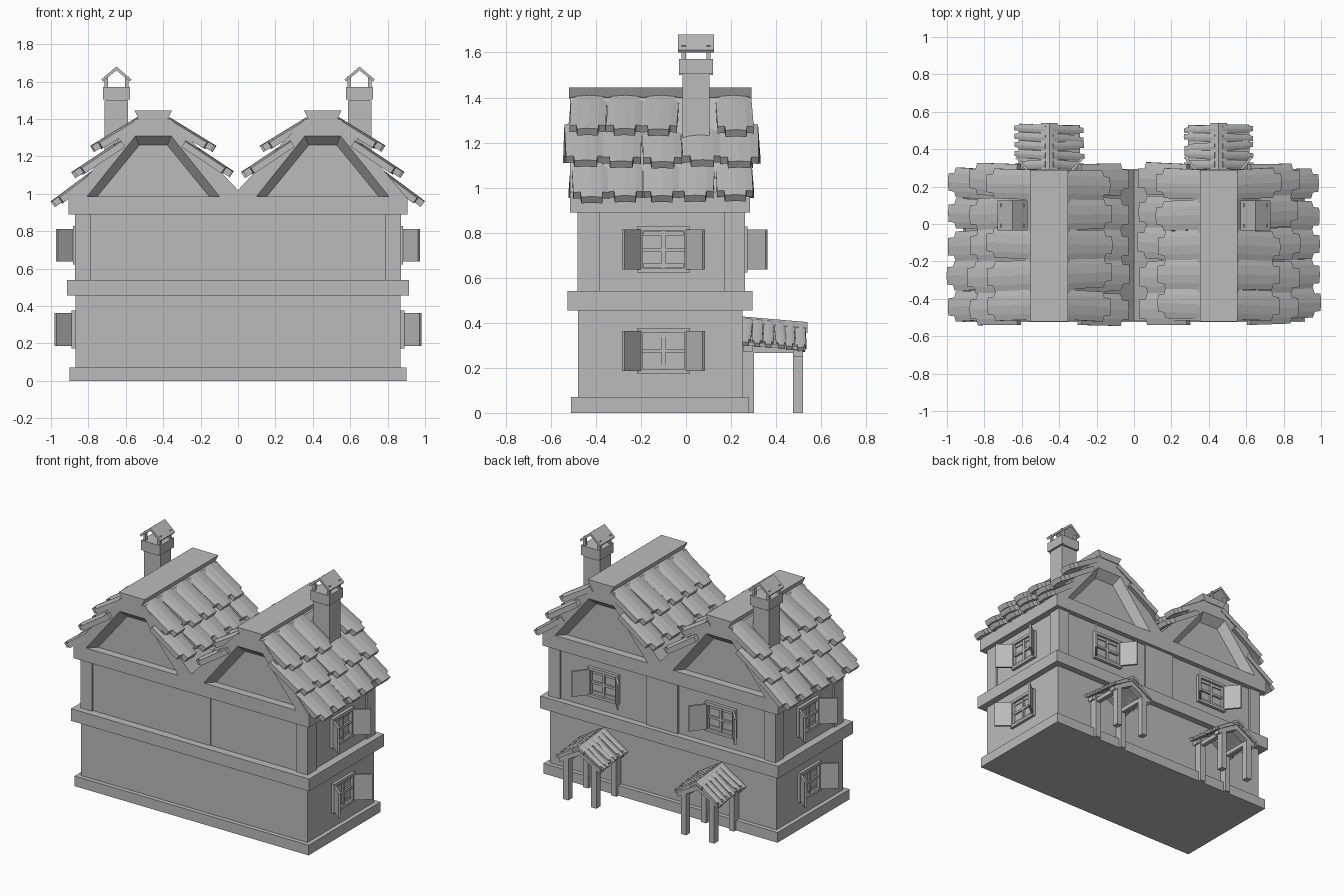
import bpy, bmesh, math, random
from mathutils import Matrix, Vector

random.seed(4)
cube = bpy.data.objects.get("Cube")
if cube:
    bpy.data.objects.remove(cube, do_unlink=True)

grey = bpy.data.materials.new("plain grey")
grey.use_nodes = True
COLOUR = (0.5, 0.5, 0.5, 1)
grey.diffuse_color = COLOUR
grey.node_tree.nodes["Principled BSDF"].inputs["Base Color"].default_value = COLOUR


def finish(name, bm, matrix=None):
    bmesh.ops.recalc_face_normals(bm, faces=bm.faces)
    mesh = bpy.data.meshes.new(name)
    bm.to_mesh(mesh)
    bm.free()
    mesh.materials.append(grey)
    obj = bpy.data.objects.new(name, mesh)
    bpy.context.collection.objects.link(obj)
    if matrix:
        obj.matrix_world = matrix
    return obj


def loft(bm, rings):
    """Skin equal rings of points and cap both ends."""
    loops = [[bm.verts.new(p) for p in ring] for ring in rings]
    n = len(loops[0])
    for a, b in zip(loops, loops[1:]):
        for i in range(n):
            j = (i + 1) % n
            bm.faces.new((a[i], a[j], b[j], b[i]))
    bm.faces.new(loops[0])
    bm.faces.new(loops[-1])


def prism(bm, outline, y0, y1, cx=0, drop=0):
    """Extrude an x-z outline along y, optionally sinking the far end."""
    loft(bm, [[(cx + x, y, z - d) for x, z in outline] for y, d in ((y0, 0), (y1, drop))])


def box(bm, x0, x1, y0, y1, z0, z1):
    prism(bm, [(x0, z0), (x1, z0), (x1, z1), (x0, z1)], y0, y1)


def block(name, *size):
    bm = bmesh.new()
    box(bm, *size)
    return finish(name, bm)


def tile(bm, start, end, y, half, thick, crown, drop=0, jitter=0.0):
    """Slightly arched tile with a narrowed, stepped lower tongue."""
    a, b = Vector((start[0], 0, start[1])), Vector((end[0], 0, end[1]))
    slope = b - a
    normal = Vector((-slope.z, 0, slope.x)).normalized()
    if normal.z < 0:
        normal = -normal
    skew = random.uniform(-jitter, jitter)
    stretch = 1 + random.uniform(-jitter, jitter) * 2
    columns = [(-1, .85), (-.62, .87), (-.58, 1), (0, 1), (.58, 1), (.62, .87), (1, .85)]
    rings = []
    for u, t in columns:
        lift = crown * (1 - u * u)
        ring = []
        for k, h in ((0, 0), (t * stretch, 0), (t * stretch, -thick), (0, -thick)):
            p = a + slope * k + normal * (h + lift)
            p.y = y + u * half + skew * k
            p.z -= drop
            ring.append(p)
        rings.append(ring)
    loft(bm, rings)


# Storeys and bands
block("plinth", -.9, .9, -.51, .28, 0, .07)
block("lower_walls", -.87, .87, -.48, .25, .07, .46)
block("middle_band", -.915, .915, -.525, .295, .455, .54)
block("upper_walls", -.86, .86, -.47, .25, .54, .89)
block("eaves_band", -.905, .905, -.515, .285, .89, .98)

# Upper timber posts
bm = bmesh.new()
for x0, x1 in ((-.872, -.785), (.785, .872)):
    box(bm, x0, x1, -.482, -.385, .54, .89)
    box(bm, x0, x1, .17, .262, .54, .89)
box(bm, -.12, .12, -.475, .262, .54, .89)
finish("upper_posts", bm)

ROOF_ROWS = [((.08, 1.40), (.325, 1.25), -.51, .29),
             ((.17, 1.28), (.425, 1.11), -.54, .32),
             ((.30, 1.13), (.535, .955), -.51, .29)]

# Twin gabled roofs
CENTRE = .453
for side, word in ((1, "left"), (-1, "right")):
    def trapezoid(inner, outer, top, z0, z1, y):
        pts = [(-inner, z0), (outer, z0), (top, z1), (-top, z1)]
        return [(side * (CENTRE + x), y, z) for x, z in pts]

    # Gable body with splayed recesses at both ends
    rings = []
    for y, inward in ((-.515, .055), (.285, -.055)):
        half = [trapezoid(.30, .30, .075, .985, 1.26, y + inward),
                trapezoid(.355, .355, .095, .985, 1.31, y),
                trapezoid(.495, .452, .095, .975, 1.40, y)]
        rings += half if y < 0 else half[::-1]
    bm = bmesh.new()
    loft(bm, rings)
    finish(word + "_gable", bm)

    # Ridge cap
    bm = bmesh.new()
    prism(bm, [(-.075, 1.395), (.075, 1.395), (.1, 1.445), (-.1, 1.445)], -.52, .29, side * CENTRE)
    finish(word + "_ridge_cap", bm)

    # Tile rows; the inner slope stops above the valley
    bm = bmesh.new()
    for row, (a, b, y0, y1) in enumerate(ROOF_ROWS):
        pitch = (y1 - y0) / 5
        for face in (1, -1):
            if row == 2 and face < 0:
                continue
            for i in range(5):
                if row == 0 and face > 0 and i == 3:
                    continue
                ends = [(side * (CENTRE + face * x), z) for x, z in (a, b)]
                tile(bm, *ends, y0 + pitch * (i + .5), pitch * .5, .035, .012, jitter=.015)
    finish(word + "_roof_tiles", bm)

    # Chimney with a small gabled cowl
    cx, cy = side * .65, .045
    bm = bmesh.new()
    box(bm, cx - .063, cx + .063, cy - .06, cy + .06, 1.1, 1.5)
    box(bm, cx - .057, cx + .057, cy - .075, cy + .075, 1.5, 1.57)
    box(bm, cx - .073, cx + .073, cy - .075, cy + .075, 1.505, 1.572)
    for dx in (-.055, .055):
        for dy in (-.055, .055):
            box(bm, cx + dx - .009, cx + dx + .009, cy + dy - .009, cy + dy + .009, 1.57, 1.63)
    prism(bm, [(-.08, 1.612), (0, 1.68), (.08, 1.612), (.072, 1.6), (0, 1.66), (-.072, 1.6)],
          cy - .08, cy + .08, cx)
    finish(word + "_chimney", bm)

    # Porch posts and beams
    px = side * CENTRE
    bm = bmesh.new()
    for dx in (-.108, .108):
        box(bm, px + dx - .02, px + dx + .02, .475, .52, 0, .29)
        box(bm, px + dx - .02, px + dx + .02, .25, .302, 0, .31)
        box(bm, px + dx - .015, px + dx + .015, .25, .52, .265, .295)
    for y0, y1, z in ((.255, .295, .02), (.475, .52, 0)):
        prism(bm, [(-.155, .28 + z), (0, .375 + z), (.155, .28 + z),
                   (.155, .25 + z), (0, .335 + z), (-.155, .25 + z)], y0, y1, px)
    finish(word + "_porch_frame", bm)

    # Porch roof, falling gently outward
    bm = bmesh.new()
    prism(bm, [(-.165, .315), (0, .41), (.165, .315), (.165, .303), (0, .395), (-.165, .303)],
          .25, .53, px, .025)
    prism(bm, [(-.045, .402), (0, .428), (.045, .402), (.045, .38), (0, .41), (-.045, .38)],
          .25, .54, px, .025)
    for face in (1, -1):
        for i in range(6):
            step = .28 / 6
            ends = [(px + face * x, z) for x, z in ((.02, .415), (.183, .31))]
            tile(bm, *ends, .25 + step * (i + .5), step * .5, .02, .006,
                 drop=.025 * i / 5, jitter=.012)
    finish(word + "_porch_roof", bm)


def window(name, x, y, z, turn):
    """Framed four-pane window with two half-open shutters, facing local -y."""
    bm = bmesh.new()
    for s in (-1, 1):
        box(bm, s * .105 - .012, s * .105 + .012, -.02, .015, -.095, .095)
        box(bm, -.117, .117, -.02, .015, s * .092 - .01, s * .092 + .01)
        box(bm, s * .048 - .04, s * .048 + .04, -.006, .01, -.08, -.06)
        box(bm, s * .048 - .04, s * .048 + .04, -.006, .01, .06, .08)
    box(bm, -.008, .008, -.012, .01, -.085, .085)
    box(bm, -.1, .1, -.012, .01, -.008, .008)
    place = Matrix.Translation((x, y, z)) @ Matrix.Rotation(turn, 4, 'Z')
    finish(name + "_frame", bm, place)
    for s, word in ((-1, "near"), (1, "far")):
        bm = bmesh.new()
        box(bm, 0, .115, -.007, .007, -.088, .088)
        angle = math.radians(-50) if s > 0 else math.radians(-130)
        hinge = Matrix.Translation((s * .105, -.018, 0)) @ Matrix.Rotation(angle, 4, 'Z')
        finish(name + "_" + word + "_shutter", bm, place @ hinge)


# Side windows on both storeys, back windows on the upper storey
for side, word in ((1, "left"), (-1, "right")):
    window(word + "_lower_window", side * .87, -.1, .275, side * math.pi / 2)
    window(word + "_upper_window", side * .862, -.1, .725, side * math.pi / 2)
    window(word + "_back_window", side * .45, .252, .725, math.pi)
